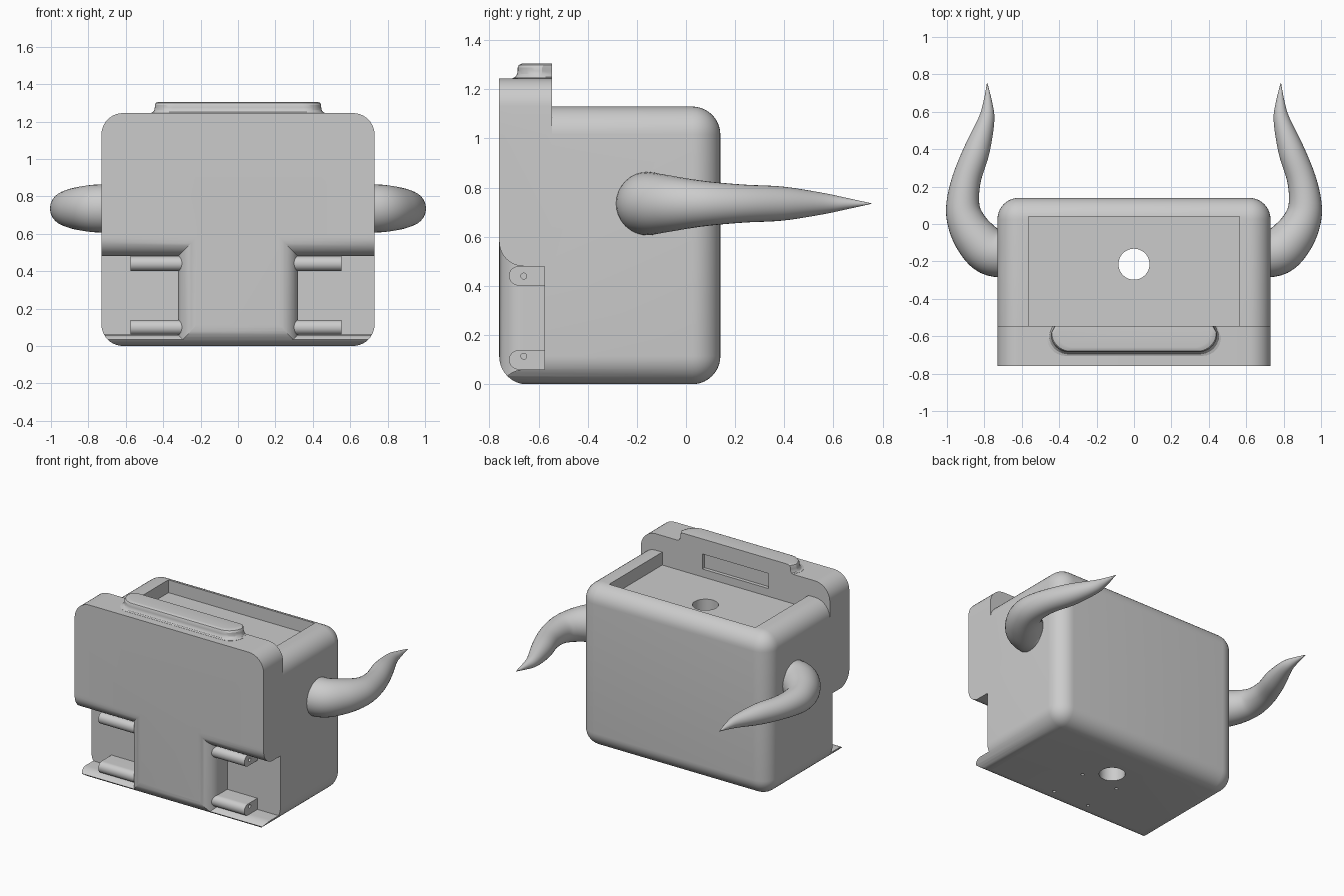
import bpy, bmesh, math
from mathutils import Vector

if "Cube" in bpy.data.objects:
    bpy.data.objects.remove(bpy.data.objects["Cube"], do_unlink=True)

grey = bpy.data.materials.new("plain_grey")
grey.use_nodes = True
COLOUR = (0.6, 0.6, 0.6, 1)
grey.diffuse_color = COLOUR
grey.node_tree.nodes["Principled BSDF"].inputs["Base Color"].default_value = COLOUR


def add_object(name, bm):
    bmesh.ops.recalc_face_normals(bm, faces=bm.faces)
    mesh = bpy.data.meshes.new(name)
    bm.to_mesh(mesh)
    bm.free()
    mesh.materials.append(grey)
    obj = bpy.data.objects.new(name, mesh)
    bpy.context.collection.objects.link(obj)
    return obj


def activate(obj):
    bpy.ops.object.select_all(action='DESELECT')
    obj.select_set(True)
    bpy.context.view_layer.objects.active = obj


def box(name, lo, hi, radius=0, rounded=lambda mid, along: True):
    """Box between two corners; edges accepted by the rule are rounded."""
    bm = bmesh.new()
    bmesh.ops.create_cube(bm, size=1)
    lo, hi = Vector(lo), Vector(hi)
    for v in bm.verts:
        v.co = (lo + hi) / 2 + v.co * (hi - lo)
    if radius:
        edges = []
        for e in bm.edges:
            a, b = e.verts[0].co, e.verts[1].co
            along = max(range(3), key=lambda i: abs(a[i] - b[i]))
            if rounded((a + b) / 2, along):
                edges.append(e)
        bmesh.ops.bevel(bm, geom=edges, offset=radius, segments=10,
                        profile=0.5, affect='EDGES')
    return add_object(name, bm)


def loft(name, rings):
    """Closed solid through rings of equal point count."""
    bm = bmesh.new()
    loops = [[bm.verts.new(p) for p in ring] for ring in rings]
    n = len(loops[0])
    for a, b in zip(loops, loops[1:]):
        for i in range(n):
            bm.faces.new((a[i], a[(i + 1) % n], b[(i + 1) % n], b[i]))
    bm.faces.new(loops[0])
    bm.faces.new(loops[-1])
    return add_object(name, bm)


def rod(name, centre, radius, length, axis):
    bm = bmesh.new()
    bmesh.ops.create_cone(bm, cap_ends=True, segments=40, radius1=radius,
                          radius2=radius, depth=length)
    obj = add_object(name, bm)
    for v in obj.data.vertices:
        x, y, z = v.co
        v.co = Vector((z, y, -x) if axis == 'X' else (x, y, z)) + Vector(centre)
    return obj


def combine(target, tool, operation='DIFFERENCE'):
    mod = target.modifiers.new("combine", 'BOOLEAN')
    mod.object, mod.operation, mod.solver = tool, operation, 'EXACT'
    activate(target)
    bpy.ops.object.modifier_apply(modifier=mod.name)
    bpy.data.objects.remove(tool, do_unlink=True)


def smooth(obj):
    activate(obj)
    bpy.ops.object.shade_smooth_by_angle(angle=math.radians(30))


# Main body with the taller front panel
W, FRONT, PANEL_BACK, R = 0.73, -0.76, -0.545, 0.115
body = box("body", (-W, -1.2, 0), (W, 0.14, 1.13), R)
panel = box("panel", (-W, -1.2, 0.6), (W, PANEL_BACK, 1.245), R,
            lambda mid, along: along == 1 and mid.z > 1)
combine(body, panel, 'UNION')
trim = box("trim", (-2, FRONT, -0.001), (2, 1, 2), R,
           lambda mid, along: along == 0 and mid.z < 1 and mid.y < 0)
combine(body, trim, 'INTERSECT')

# Tray recess, rear slot and through hole
combine(body, box("tray", (-0.565, PANEL_BACK, 1.04), (0.565, 0.04, 1.4)))
combine(body, box("slot", (-0.255, -0.57, 1.095), (0.255, -0.5, 1.2)))
combine(body, rod("hole", (0, -0.215, 0.5), 0.083, 3, 'Z'))

# Screw holes underneath
for x in (-0.14, 0.14):
    for y in (-0.34, -0.62):
        combine(body, rod("screw_hole", (x, y, 0), 0.011, 0.2, 'Z'))

# Flared front notches on both sides
FLARE = 0.1
for side in (-1, 1):
    rings = []
    steps = [(-0.575, 0)] + [
        (FRONT + FLARE - FLARE * math.sin(t * math.pi / 20),
         FLARE * (1 - math.cos(t * math.pi / 20))) for t in range(11)]
    for y, grow in steps + [(-0.9, FLARE)]:
        x, low, high = 0.32 - grow, 0.06 - grow, 0.48 + grow
        rings.append([(side * x, y, low), (side * 1.0, y, low),
                      (side * 1.0, y, high), (side * x, y, high)])
    combine(body, loft("notch", rings))
smooth(body)

# Hinge barrels inside the notches
for side, label, outer in ((-1, "right", 0.575), (1, "left", 0.553)):
    for level, low, pin in (("lower", 0.06, 0.114), ("upper", 0.402, 0.44)):
        xs = sorted((side * 0.27, side * outer))
        barrel = box(f"{level}_{label}_hinge", (xs[0], -0.72, low),
                     (xs[1], -0.57, low + 0.078), 0.038,
                     lambda mid, along: along == 0 and mid.y < -0.7)
        combine(barrel, rod("pin", (side * outer, -0.66, pin), 0.012, 0.3, 'X'))
        smooth(barrel)


# Raised ridge on top of the panel
def ridge_ring(inset, z):
    half, front, corner = 0.465 - inset, -0.705 + inset, 0.1
    right = [(half - 0.02, PANEL_BACK)]
    for i in range(11):
        a = i * math.pi / 20
        right.append((half - corner + corner * math.cos(a),
                      front + corner - corner * math.sin(a)))
    return [(x, y, z) for x, y in right] + [(-x, y, z) for x, y in reversed(right)]


ridge_profile = [(0, 1.24), (0, 1.246), (0.01, 1.25), (0.018, 1.262), (0.02, 1.275),
                 (0.02, 1.288), (0.025, 1.299), (0.036, 1.304), (0.045, 1.305)]
smooth(loft("top_ridge", [ridge_ring(i, z) for i, z in ridge_profile]))

# Curved horns: x, y, radius along the centre line
HORN = [(0.66, -0.16, 0.13), (0.77, -0.145, 0.127), (0.85, -0.07, 0.115),
        (0.9, 0.02, 0.1), (0.915, 0.11, 0.088), (0.895, 0.24, 0.077),
        (0.84, 0.395, 0.069), (0.79, 0.555, 0.044), (0.782, 0.65, 0.024),
        (0.785, 0.755, 0.001)]


def catmull(p, q, r, s, t):
    return 0.5 * (2 * q + (r - p) * t + (2 * p - 5 * q + 4 * r - s) * t * t
                  + (3 * q - p - 3 * r + s) * t ** 3)


keys = [Vector(k) for k in HORN]
keys = [2 * keys[0] - keys[1]] + keys + [2 * keys[-1] - keys[-2]]
path = [catmull(*keys[i:i + 4], t / 6) for i in range(len(HORN) - 1) for t in range(6)]
path.append(keys[-2])
for side, label in ((-1, "right"), (1, "left")):
    rings = []
    for i, p in enumerate(path):
        d = path[min(i + 1, len(path) - 1)] - path[max(i - 1, 0)]
        normal = Vector((d.y, -d.x)).normalized()
        ring = []
        for k in range(32):
            a = k * math.pi / 16
            out = p.z * math.cos(a)
            ring.append((side * (p.x + normal.x * out), p.y + normal.y * out,
                         0.735 + p.z * math.sin(a)))
        rings.append(ring)
    smooth(loft(f"{label}_horn", rings))
